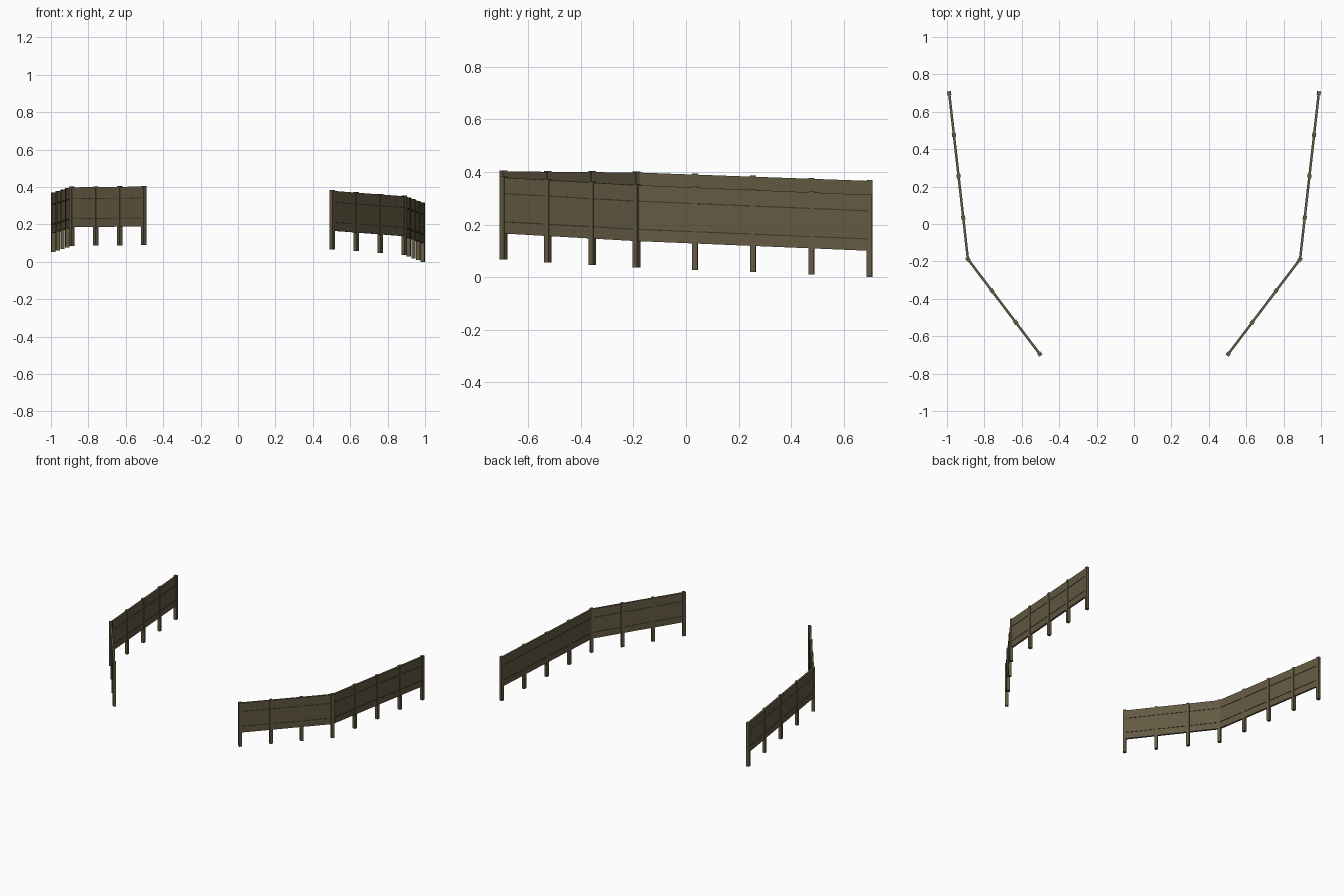
import bpy, bmesh
from mathutils import Vector

if "Cube" in bpy.data.objects:
    bpy.data.objects.remove(bpy.data.objects["Cube"])


def material(name, rgb):
    m = bpy.data.materials.new(name)
    m.diffuse_color = (*rgb, 1)
    m.use_nodes = True
    m.node_tree.nodes["Principled BSDF"].inputs["Base Color"].default_value = m.diffuse_color
    return m


WOOD = material("weathered wood", (0.125, 0.102, 0.055))
SEAM = material("dark seam", (0.045, 0.036, 0.020))

POST = 0.021                       # square post width
POST_H = 0.317                     # post height
PLANKS = [(0.100, 0.143), (0.147, 0.250), (0.254, 0.313)]  # height above post foot


def sheared_box(name, a, b, z0, z1, thick, mat):
    """Board from a to b whose ends stay vertical while it follows the slope."""
    d = Vector((b.x - a.x, b.y - a.y, 0)).normalized()
    n = Vector((-d.y, d.x, 0)) * thick / 2
    bm = bmesh.new()
    ends = []
    for p in (a, b):
        ends.append([bm.verts.new(p + n * s + Vector((0, 0, z)))
                     for s, z in ((-1, z0), (1, z0), (1, z1), (-1, z1))])
    p, q = ends
    bm.faces.new(p)
    bm.faces.new(q[::-1])
    for i in range(4):
        j = (i + 1) % 4
        bm.faces.new((p[j], p[i], q[i], q[j]))
    bmesh.ops.recalc_face_normals(bm, faces=bm.faces)
    me = bpy.data.meshes.new(name)
    bm.to_mesh(me)
    bm.free()
    me.materials.append(mat)
    ob = bpy.data.objects.new(name, me)
    bpy.context.collection.objects.link(ob)


def post(name, p, d):
    h = d * POST / 2
    sheared_box(name, p - h, p + h, 0, POST_H, POST, WOOD)


def fence(side, sign, heights):
    plan = [(0.504, -0.695), (0.888, -0.188), (0.988, 0.699)]
    pts = [Vector((sign * x, y, z)) for (x, y), z in zip(plan, heights)]
    for k, bays in enumerate((3, 4)):
        a, b = pts[k], pts[k + 1]
        part = ("front", "rear")[k]
        d = Vector((b.x - a.x, b.y - a.y, 0)).normalized()
        # posts (the corner post belongs to the front run)
        for i in range(k, bays + 1):
            post(f"{side}_{part}_post_{i}", a.lerp(b, i / bays), d)
        # three planks and the thin backing that shows in the seams
        for i, (z0, z1) in enumerate(PLANKS):
            sheared_box(f"{side}_{part}_plank_{i}", a, b, z0, z1, 0.013, WOOD)
        sheared_box(f"{side}_{part}_backing", a, b, 0.104, 0.309, 0.008, SEAM)


# the two fences stand on slightly different ground heights
fence("right", 1, (0.066, 0.037, 0.0))
fence("left", -1, (0.089, 0.085, 0.053))
